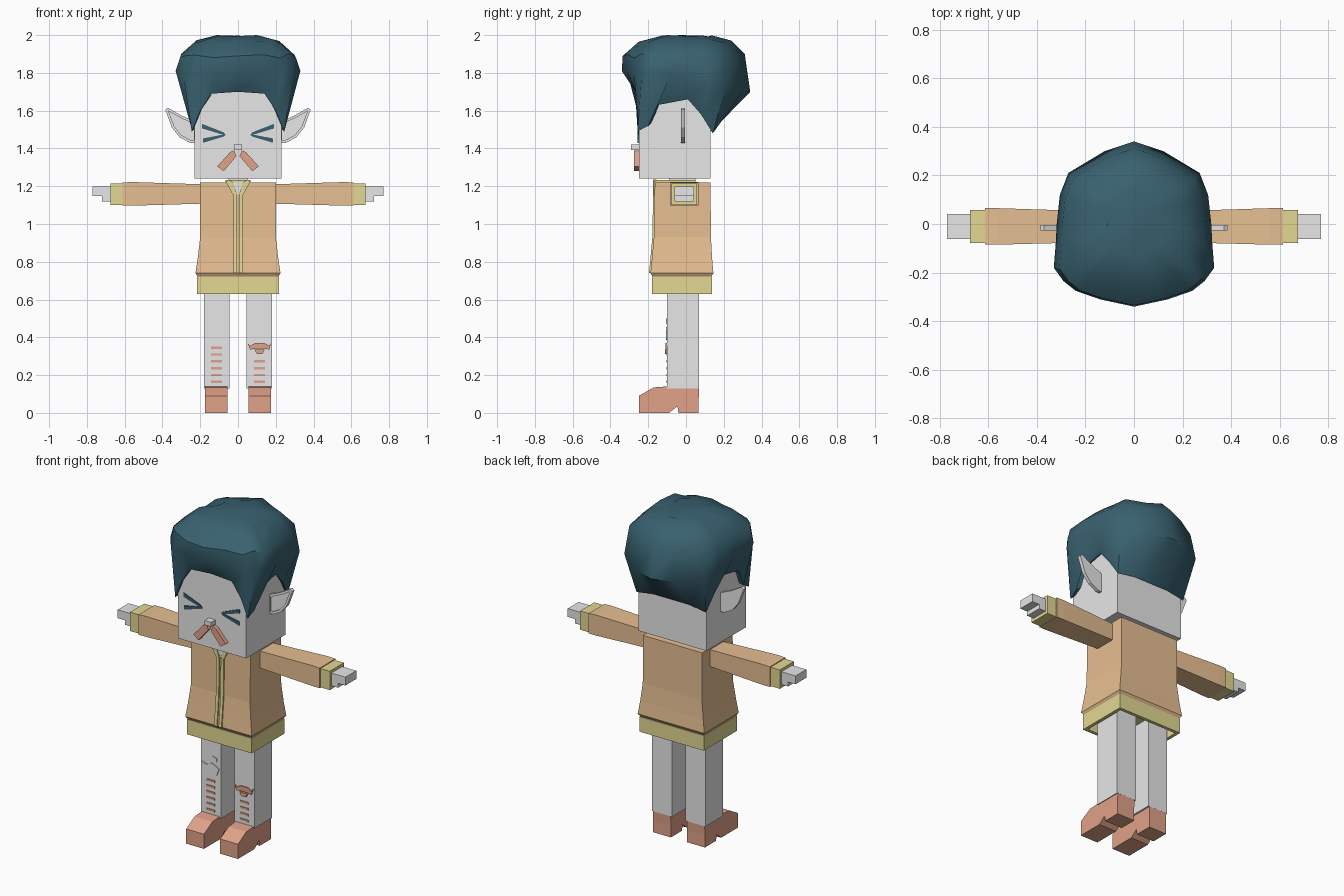
import bpy, bmesh, math
from mathutils import Vector

cube = bpy.data.objects.get("Cube")
if cube:
    bpy.data.objects.remove(cube, do_unlink=True)


def material(name, color):
    m = bpy.data.materials.new(name)
    m.use_nodes = True
    m.diffuse_color = (*color, 1)
    m.node_tree.nodes["Principled BSDF"].inputs["Base Color"].default_value = (*color, 1)
    return m


grey = material("pale grey", (.8, .8, .8))
tan = material("jacket tan", (.8, .52, .29))
khaki = material("trim khaki", (.76, .69, .29))
salmon = material("salmon brown", (.75, .36, .25))
teal = material("hair teal", (.04, .12, .16))


def loft(name, rings, mat, inset=None, side=1):
    """Skin a stack of equal point rings; inset = (axis, sign, thickness, depth) sinks matching caps."""
    bm = bmesh.new()
    rows = [[bm.verts.new((p[0] * side, p[1], p[2])) for p in ring] for ring in rings]
    n = len(rows[0])
    for a, b in zip(rows, rows[1:]):
        for i in range(n):
            j = (i + 1) % n
            bm.faces.new((a[i], a[j], b[j], b[i]))
    bm.faces.new(rows[0])
    bm.faces.new(rows[-1])
    bmesh.ops.recalc_face_normals(bm, faces=bm.faces)
    if inset:
        axis, sign, thick, depth = inset
        bm.normal_update()
        caps = [f for f in bm.faces if f.normal[axis] * sign > .9]
        bmesh.ops.inset_region(bm, faces=caps, thickness=thick, use_even_offset=True)
        res = bmesh.ops.extrude_face_region(bm, geom=caps)
        moved = [v for v in res["geom"] if isinstance(v, bmesh.types.BMVert)]
        shift = Vector((0, 0, 0))
        shift[axis] = -sign * depth
        bmesh.ops.translate(bm, verts=moved, vec=shift)
        bmesh.ops.delete(bm, geom=[f for f in caps if f.is_valid], context="FACES")
        bmesh.ops.recalc_face_normals(bm, faces=bm.faces)
    mesh = bpy.data.meshes.new(name)
    bm.to_mesh(mesh)
    bm.free()
    mesh.materials.append(mat)
    ob = bpy.data.objects.new(name, mesh)
    bpy.context.collection.objects.link(ob)
    return ob


def rect_z(x, y, z):
    return [(x[0], y[0], z), (x[1], y[0], z), (x[1], y[1], z), (x[0], y[1], z)]


def rect_x(x, y, z):
    return [(x, y[0], z[0]), (x, y[1], z[0]), (x, y[1], z[1]), (x, y[0], z[1])]


def box(name, x, y, z, mat, **kw):
    return loft(name, [rect_z(x, y, z[0]), rect_z(x, y, z[1])], mat, **kw)


def plate(name, pts, y, mat, **kw):
    """Front-facing outline in x and z, extruded along y."""
    return loft(name, [[(px, d, pz) for px, pz in pts] for d in y], mat, **kw)


def sym(w):
    return (-w, w)


# Head, nose and neck
box("head", sym(.23), (-.25, .13), (1.24, 1.76), grey)
box("nose", sym(.022), (-.29, -.25), (1.393, 1.42), grey)
box("neck", sym(.05), (-.09, .05), (1.18, 1.25), grey)

# Jacket body flares toward the bottom and has a tucked lip
body = [(.2, -.165, .13, 1.22), (.2, -.17, .132, .93), (.213, -.18, .138, .82),
        (.225, -.188, .145, .74), (.212, -.175, .132, .72)]
loft("jacket_body", [rect_z(sym(w), (f, b), z) for w, f, b, z in body], tan)
box("jacket_hem", sym(.218), (-.18, .138), (.63, .722), khaki, inset=(2, -1, .02, .06))
plate("neck_opening", [(-.03, 1.222), (.03, 1.222), (0, 1.15)], (-.172, -.16), grey)
box("collar", sym(.065), (-.165, .05), (1.215, 1.232), khaki)

for side, label in ((1, "left"), (-1, "right")):
    def mk(func, name, *args, **kw):
        return func(label + "_" + name, *args, side=side, **kw)

    # Ear with a sunken front
    ear = [(.22, 1.43), (.255, 1.43), (.31, 1.46), (.35, 1.51), (.385, 1.605),
           (.37, 1.615), (.3, 1.575), (.22, 1.54)]
    mk(plate, "ear", ear, (-.026, -.004), grey, inset=(1, -1, .014, .01))

    # Squeezed-shut eye and moustache half
    mk(plate, "eye_upper", [(.065, 1.468), (.075, 1.485), (.19, 1.53), (.19, 1.506)], (-.256, -.249), teal)
    mk(plate, "eye_lower", [(.065, 1.476), (.075, 1.463), (.185, 1.43), (.185, 1.453)], (-.256, -.249), teal)
    mk(plate, "moustache", [(.008, 1.36), (.022, 1.39), (.042, 1.38), (.11, 1.305), (.075, 1.28)],
       (-.275, -.249), salmon)

    # Zip strip and lapel
    strip = [rect_z((.006, .025), (f - .008, f + .01), z) for _, f, _, z in body[1:4]]
    strip.insert(0, rect_z((.006, .025), (-.174, -.155), 1.17))
    mk(loft, "zip_strip", strip, khaki)
    mk(plate, "lapel", [(.006, 1.15), (.025, 1.15), (.065, 1.225), (.05, 1.235), (.025, 1.22)],
       (-.176, -.155), khaki)

    # Arm, cuff and stepped hand
    mk(loft, "sleeve", [rect_x(.18, (-.075, .053), (1.108, 1.21)),
                        rect_x(.56, (-.085, .065), (1.097, 1.222)),
                        rect_x(.612, (-.085, .065), (1.097, 1.22))], tan)
    mk(box, "cuff", (.605, .675), (-.078, .058), (1.1, 1.215), khaki)
    mk(box, "palm", (.66, .72), (-.062, .042), (1.12, 1.198), grey)
    mk(box, "fingers", (.715, .77), (-.062, .042), (1.147, 1.198), grey)

    # Leg and shoe with an arched sole
    mk(box, "leg", (.045, .18), (-.1, .07), (.13, .7), grey)
    shoe = [(-.25, 0), (-.25, .09), (-.17, .135), (-.1, .14), (.07, .14), (.067, .07),
            (.067, 0), (-.04, 0), (-.045, .035), (-.09, 0)]
    mk(loft, "shoe", [[(x, y, z) for y, z in shoe] for x in (.055, .175)], salmon)

    # Stitches down the shin
    for i in range(6 if side < 0 else 4):
        z = .165 + i * .036
        mk(box, "stitch", (.085, .142), (-.104, -.099), (z - .006, z + .006), salmon)

# Torn patches on one leg, knotted cloth on the other
plate("torn_patch", [(-.17, .45), (-.145, .44), (-.1, .455), (-.055, .43), (-.07, .39),
                     (-.14, .387), (-.165, .42)], (-.106, -.099), grey)
plate("torn_scrap", [(-.12, .475), (-.1, .5), (-.07, .49), (-.072, .47)], (-.106, -.099), grey)
plate("knot_band", [(.05, .37), (.065, .355), (.09, .37), (.14, .37), (.165, .355), (.175, .37),
                    (.165, .335), (.14, .34), (.09, .34), (.065, .335)], (-.108, -.099), salmon)
plate("knot", [(.088, .335), (.1, .312), (.13, .312), (.142, .335)], (-.112, -.099), salmon)

# Hair: each column gives the lower edge (x, y, z) and the widest point (x, y, z)
half = [((0, -.26, 1.7), (0, -.34, 1.81)), ((.14, -.26, 1.69), (.14, -.31, 1.8)),
        ((.2, -.258, 1.6), (.24, -.275, 1.79)), ((.245, -.256, 1.49), (.29, -.235, 1.79)),
        ((.25, -.2, 1.52), (.33, -.18, 1.81)), ((.25, -.15, 1.63), (.322, -.08, 1.79)),
        ((.25, .01, 1.66), (.318, 0, 1.78)), ((.25, .08, 1.58), (.305, .12, 1.75)),
        ((.235, .142, 1.48), (.27, .21, 1.73)), ((.12, .145, 1.5), (.12, .3, 1.7)),
        ((0, .145, 1.5), (0, .34, 1.7))]
columns = half + [tuple((-p[0], p[1], p[2]) for p in c) for c in half[-2:0:-1]]
edge = [c[0] for c in columns]
wide = [c[1] for c in columns]


def crown(sx, sy, dy, z, wobble):
    return [(x * sx, y * sy + dy, z + wobble * math.sin(2.6 * i)) for i, (x, y, _) in enumerate(wide)]


rings = [[(x * .85, y * .85, z + .03) for x, y, z in edge], edge, wide,
         crown(.93, .95, -.012, 1.89, .012), crown(.68, .72, -.005, 1.965, .008),
         crown(.35, .4, 0, 1.995, .005)]
hair = loft("hair", rings, teal)

# Smooth shading for the hair, keeping its strong creases
bpy.ops.object.select_all(action="DESELECT")
hair.select_set(True)
bpy.context.view_layer.objects.active = hair
bpy.ops.object.shade_smooth_by_angle(angle=math.radians(40))
